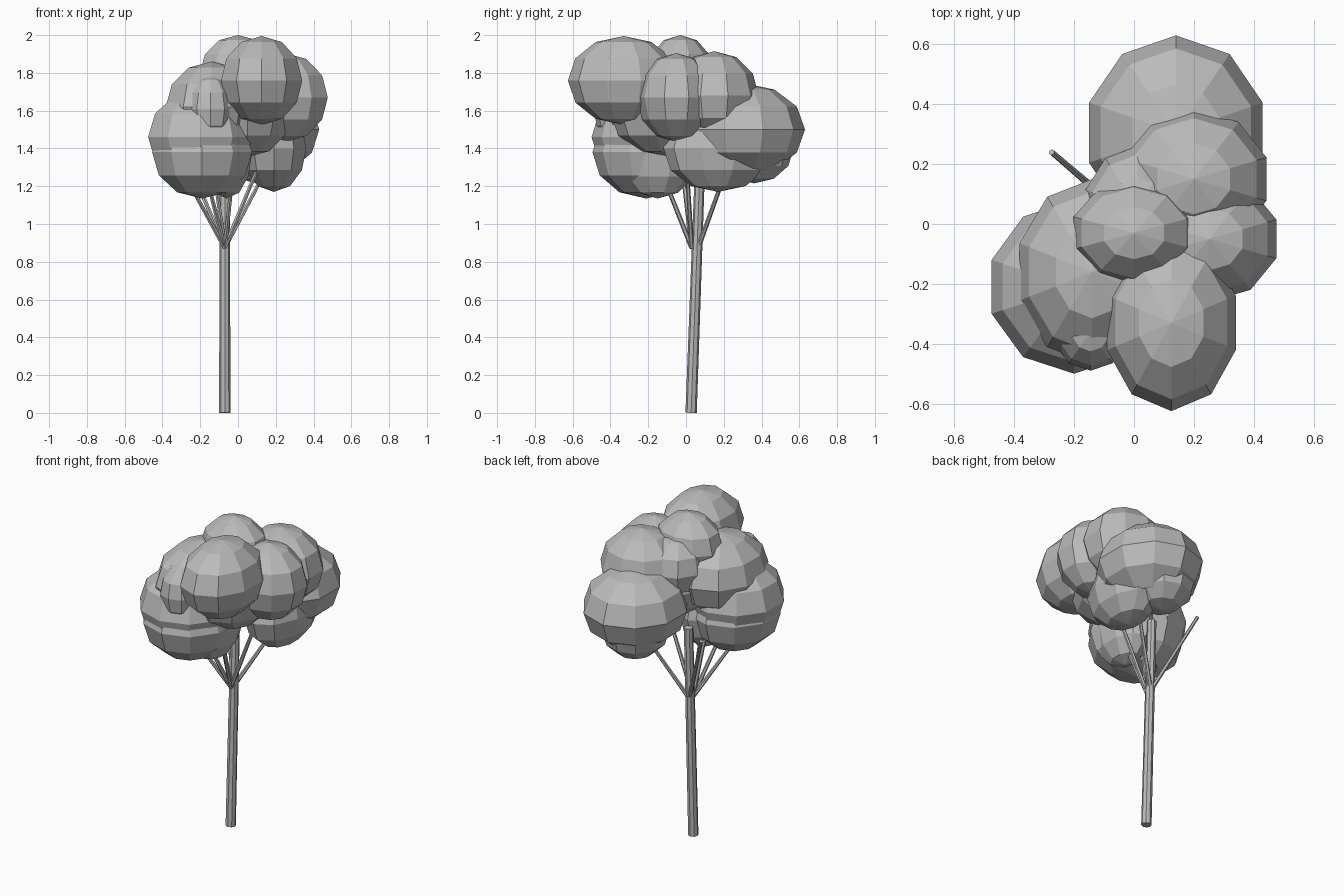
import bpy
from math import pi
from mathutils import Vector, Matrix

cube = bpy.data.objects.get("Cube")
if cube:
    bpy.data.objects.remove(cube)

# One plain grey for the whole tree
grey = bpy.data.materials.new("plain grey")
grey.use_nodes = True
colour = (0.5, 0.5, 0.5, 1)
grey.diffuse_color = colour
grey.node_tree.nodes["Principled BSDF"].inputs["Base Color"].default_value = colour


def finish(name):
    obj = bpy.context.object
    obj.name = name
    obj.data.materials.append(grey)
    return obj


def clump(name, centre, radii):
    """Faceted ellipsoid with a corner pointing along y."""
    bpy.ops.mesh.primitive_uv_sphere_add(segments=10, ring_count=6, radius=1)
    obj = finish(name)
    turn = Matrix.Rotation(pi / 10, 4, "Z") if abs(
        max(v.co.y for v in obj.data.vertices) - 1) > 0.01 else Matrix()
    obj.data.transform(Matrix.Diagonal((*radii, 1)) @ turn)
    obj.location = centre


def limb(name, start, end, r_start, r_end, sides):
    """Tapered straight stick between two points."""
    start, end = Vector(start), Vector(end)
    axis = end - start
    bpy.ops.mesh.primitive_cone_add(vertices=sides, radius1=r_start,
                                    radius2=r_end, depth=axis.length)
    obj = finish(name)
    lean = Vector((0, 0, 1)).rotation_difference(axis).to_matrix().to_4x4()
    obj.data.transform(lean)
    obj.location = (start + end) / 2


# Trunk, leaning slightly back
limb("trunk", (-0.07, 0.027, 0), (-0.07, 0.075, 1.33), 0.03, 0.027, 8)

# Thin branches fanning out of the trunk
tips = [(-0.275, 0.24, 1.36), (-0.25, -0.1, 1.2), (-0.18, -0.14, 1.3),
        (-0.02, -0.15, 1.33), (0.14, 0.0, 1.38), (0.13, 0.2, 1.25),
        (-0.13, -0.02, 1.3)]
for i, tip in enumerate(tips):
    fork = (-0.07, 0.065 if tip[1] > 0.1 else 0.03, 0.875)
    limb(f"branch_{i + 1}", fork, tip, 0.013, 0.01, 6)

# Overlapping foliage clumps
clump("foliage_front_top", (0.125, -0.33, 1.76), (0.226, 0.295, 0.235))
clump("foliage_crown", (0.0, -0.03, 1.8), (0.212, 0.175, 0.2))
clump("foliage_side", (0.25, -0.05, 1.67), (0.237, 0.21, 0.235))
clump("foliage_back_upper", (0.2, 0.15, 1.68), (0.255, 0.235, 0.235))
clump("foliage_back", (0.14, 0.305, 1.5), (0.305, 0.325, 0.245))
clump("foliage_core", (0.01, 0.05, 1.7), (0.18, 0.21, 0.2))
clump("foliage_middle", (0.05, -0.08, 1.58), (0.24, 0.32, 0.225))
clump("foliage_left_upper", (-0.14, -0.16, 1.62), (0.255, 0.31, 0.24))
clump("foliage_left_front", (-0.145, -0.36, 1.61), (0.125, 0.13, 0.175))
clump("foliage_left_middle", (-0.2, -0.21, 1.46), (0.29, 0.29, 0.25))
clump("foliage_left_lower", (-0.19, -0.21, 1.38), (0.278, 0.285, 0.245))
clump("foliage_left_inner", (-0.06, -0.15, 1.37), (0.14, 0.22, 0.235))
clump("foliage_back_lower", (0.19, 0.17, 1.4), (0.18, 0.29, 0.23))
clump("foliage_back_under", (0.1, 0.36, 1.4), (0.2, 0.21, 0.185))
